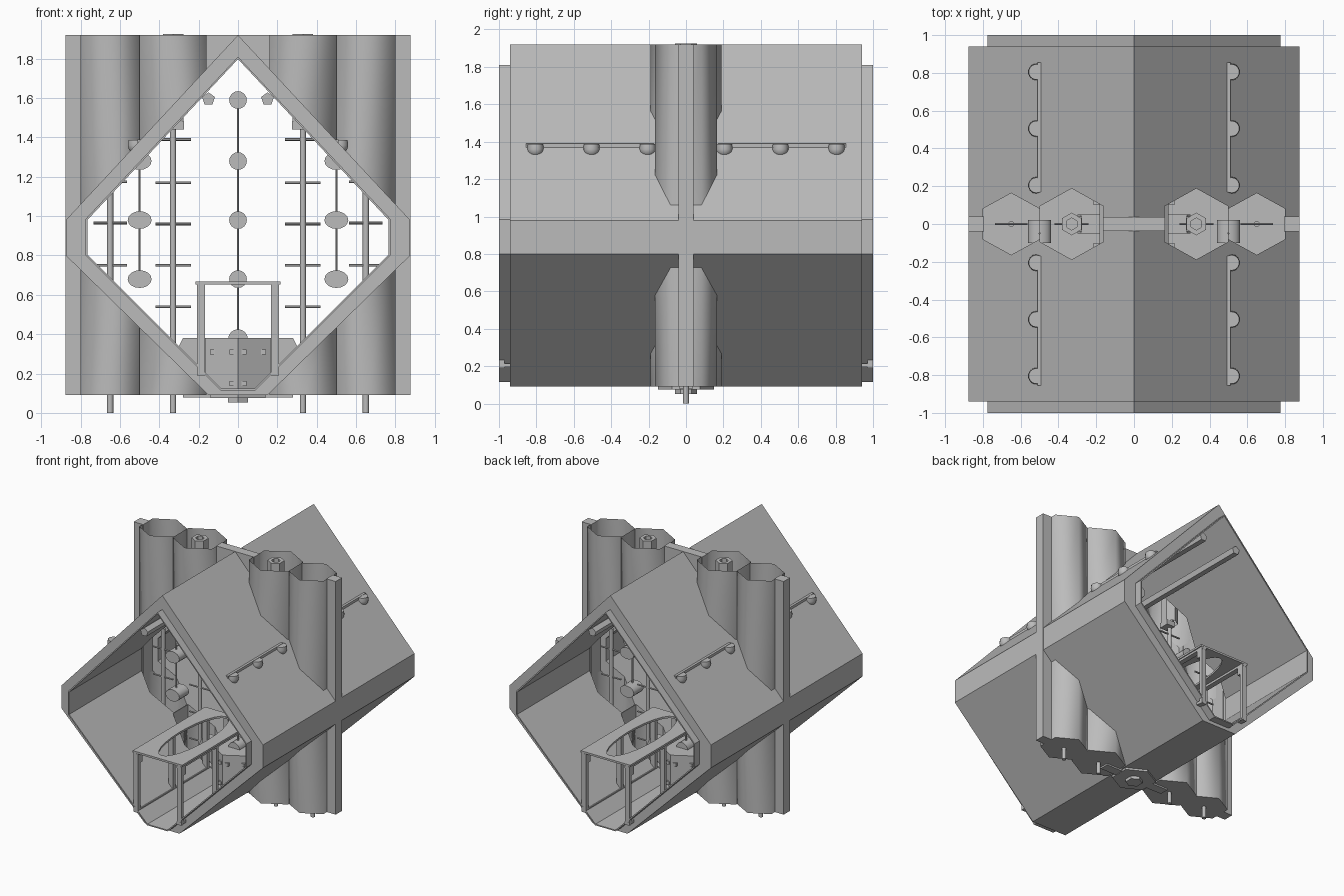
import bpy, bmesh, math
from mathutils import Vector

if "Cube" in bpy.data.objects:
    bpy.data.objects.remove(bpy.data.objects["Cube"])

grey = bpy.data.materials.new("mid_grey")
grey.diffuse_color = (0.5, 0.5, 0.5, 1)
grey.use_nodes = True
grey.node_tree.nodes["Principled BSDF"].inputs["Base Color"].default_value = grey.diffuse_color


def finish(name, bm, smooth=None, normals=True):
    if normals:
        bmesh.ops.recalc_face_normals(bm, faces=bm.faces)
    me = bpy.data.meshes.new(name)
    bm.to_mesh(me)
    bm.free()
    me.materials.append(grey)
    ob = bpy.data.objects.new(name, me)
    bpy.context.collection.objects.link(ob)
    if smooth:
        bpy.ops.object.select_all(action='DESELECT')
        ob.select_set(True)
        bpy.context.view_layer.objects.active = ob
        bpy.ops.object.shade_smooth_by_angle(angle=math.radians(smooth))
    return ob


def box(name, x0, x1, y0, y1, z0, z1):
    bm = bmesh.new()
    bmesh.ops.create_cube(bm, size=1)
    for v in bm.verts:
        v.co = Vector(((x0 + x1) / 2 + v.co.x * (x1 - x0),
                       (y0 + y1) / 2 + v.co.y * (y1 - y0),
                       (z0 + z1) / 2 + v.co.z * (z1 - z0)))
    return finish(name, bm)


def rod(name, a, b, r, sides=12, r2=None, smooth=40):
    a, b = Vector(a), Vector(b)
    bm = bmesh.new()
    bmesh.ops.create_cone(bm, cap_ends=True, segments=sides, radius1=r,
                          radius2=r if r2 is None else r2, depth=(b - a).length)
    turn = (b - a).to_track_quat('Z', 'Y')
    for v in bm.verts:
        v.co = turn @ v.co + (a + b) / 2
    return finish(name, bm, smooth)


def slab(name, pts, y0, y1):
    # flat x-z outline pushed along y
    bm = bmesh.new()
    f = bm.faces.new([bm.verts.new((x, y0, z)) for x, z in pts])
    top = bmesh.ops.extrude_face_region(bm, geom=[f])["geom"]
    for v in top:
        if isinstance(v, bmesh.types.BMVert):
            v.co.y = y1
    return finish(name, bm)


def mirrored(half):
    return half + [(-x, z) for x, z in reversed(half) if x > 0]


def ring(name, outer, inner, y0, y1):
    # hollow frame between two matching outlines
    bm = bmesh.new()
    loops = [[bm.verts.new((x, y, z)) for x, z in pts]
             for pts, y in ((outer, y0), (outer, y1), (inner, y1), (inner, y0))]
    n = len(outer)
    for k in range(4):
        a, b = loops[k], loops[(k + 1) % 4]
        for i in range(n):
            j = (i + 1) % n
            bm.faces.new((a[i], a[j], b[j], b[i]))
    return finish(name, bm)


def hexagon(cx, w, h, z):
    # points toward +y and -y; w is half width, h half length
    return [(cx, h, z), (cx - w, h / 2, z), (cx - w, -h / 2, z),
            (cx, -h, z), (cx + w, -h / 2, z), (cx + w, h / 2, z)]


def hex_tube(name, cx, w, h, z0, z1, cap_low, cap_high, cut=None, smooth=None):
    bm = bmesh.new()
    lo = [bm.verts.new(p) for p in hexagon(cx, w, h, z0)]
    hi = [bm.verts.new(p) for p in hexagon(cx, w, h, z1)]
    for i in range(6):
        j = (i + 1) % 6
        bm.faces.new((lo[i], lo[j], hi[j], hi[i]))
    if cap_low:
        bm.faces.new(lo[::-1])
    if cap_high:
        bm.faces.new(hi)
    if cut:
        bmesh.ops.bisect_plane(bm, geom=bm.verts[:] + bm.edges[:] + bm.faces[:],
                               plane_co=cut[0], plane_no=cut[1], clear_inner=True)
    return finish(name, bm, smooth, normals=not cut)


# Hull: thick diamond tunnel with a thin lining that sticks out at both ends
outer = mirrored([(0, 1.92), (.875, .98), (.875, .80), (.15, .09)])
mid = mirrored([(0, 1.81), (.775, .985), (.775, .80), (.09, .115)])
inner = mirrored([(0, 1.798), (.766, .98), (.766, .804), (.086, .124)])
hull = ring("tunnel_shell", outer, mid, -.94, .94)
lining = ring("tunnel_lining", mid, inner, -1, 1)

# Column shafts: open hex tubes above and below the tunnel, with holes through it
for s in (-1, 1):
    for cx, w, h in ((.33, .17, .19), (.65, .15, .165)):
        cx *= s
        cutter = hex_tube("shaft_cutter", cx, w * .99, h * .99, -.2, 2.2, True, True)
        cutter.hide_render = True
        cutter.hide_viewport = True
        for ob in (hull, lining):
            m = ob.modifiers.new("shaft_hole", 'BOOLEAN')
            m.operation, m.object, m.solver = 'DIFFERENCE', cutter, 'EXACT'
        hex_tube("upper_column", cx, w, h, .5, 1.92, False, False,
                 ((0, 0, 1.80), (s * 1.065, 0, 1)), 65)
        hex_tube("lower_column", cx, w, h, .09, 1.5, True, False,
                 ((s * .77, 0, .80), (s, 0, -1)), 65)

    # Edge posts
    box("edge_post", *sorted((s * .795, s * .877)), -.04, .04, .09, 1.92)

    # Masts with rungs, and the pipe over the inner mast
    x = s * .33
    rod("inner_mast", (x, 0, 0), (x, 0, 1.46), .016)
    box("mast_clamp", x - s * .02 - .035, x - s * .02 + .035, -.04, .04, 1.44, 1.48)
    hex_tube("pipe_outer", x, .052, .06, 1.48, 1.925, False, False)
    hex_tube("pipe_inner", x, .028, .032, 1.48, 1.925, True, False)
    bm = bmesh.new()
    a = [bm.verts.new(p) for p in hexagon(x, .052, .06, 1.925)]
    b = [bm.verts.new(p) for p in hexagon(x, .028, .032, 1.925)]
    for i in range(6):
        bm.faces.new((a[i], a[(i + 1) % 6], b[(i + 1) % 6], b[i]))
    finish("pipe_rim", bm)
    for z in (.33, .54, .75, .96, 1.17, 1.39):
        rod("inner_rung", (x - .09, 0, z), (x + .09, 0, z), .007, 6)
    x = s * .65
    rod("outer_mast", (x, 0, 0), (x, 0, 1.13), .016)
    for z in (.75, .965, 1.175):
        rod("outer_rung", (x - .085, 0, z), (x + .085, 0, z), .007, 6)

    # Hanging drums on side rods
    x = s * .5
    rod("side_drum_rod", (x, -.05, .68), (x, -.05, 1.38), .006, 6)
    for z in (.68, .98, 1.28):
        d = rod("side_drum", (0, -.1, 0), (0, .02, 0), .045, 16)
        d.scale.x = 1.35
        d.location = (x, 0, z)

    # Roof rails with bullet lamps
    for t in (-1, 1):
        y0, y1 = sorted((t * .17, t * .855))
        box("roof_rail", s * .5 - .012, s * .5 + .012, y0, y1, 1.36, 1.39)
        for y in (.205, .505, .805):
            bm = bmesh.new()
            bmesh.ops.create_uvsphere(bm, u_segments=14, v_segments=8, radius=.044)
            for v in bm.verts:
                v.co = Vector((s * .517 + v.co.x, t * y + v.co.y,
                               1.388 if v.co.z > .005 else 1.36 + v.co.z))
            finish("roof_lamp", bm, 50)

    # Long ceiling pipes
    rod("ceiling_pipe", (s * .15, -.95, 1.595), (s * .15, .95, 1.595), .034, 5)

    # Service frames at each end: table top with long opening, legs, skids
    y0, y1 = sorted((s * .1, s * 1.0))
    bm = bmesh.new()
    ymid, hl, n = (y0 + y1) / 2, (y1 - y0) / 2, 24
    rims = [[], []]
    for i in range(n):
        c, q = math.cos(i * math.tau / n + math.pi / 4), math.sin(i * math.tau / n + math.pi / 4)
        k = 1 / max(abs(c), abs(q))
        rims[0].append(bm.verts.new((.215 * c * k, ymid + hl * q * k, .66)))
        rims[1].append(bm.verts.new((.12 * c, ymid + .4 * q, .66)))
    for i in range(n):
        j = (i + 1) % n
        bm.faces.new((rims[0][i], rims[0][j], rims[1][j], rims[1][i]))
    table = finish("table_top", bm)
    m = table.modifiers.new("thickness", 'SOLIDIFY')
    m.thickness, m.offset = .015, 0
    for sx in (-1, 1):
        xa, xb = sorted((sx * .168, sx * .208))
        for y in (.985, .55, .13):
            box("table_leg", xa, xb, s * y - .014, s * y + .014, .19, .655)
        box("leg_bracket", xa, xb, s * .97 - .025, s * .97 + .025, .575, .635)
        box("table_rail", xa, xb, y0, y1, .635, .652)
        box("floor_skid", xa, xb, y0, y1, .195, .215)

# Top bridge between the columns, filling down to the ridge
slab("top_bridge", [(-.165, 1.72), (0, 1.88), (.165, 1.72), (.165, 1.92), (-.165, 1.92)],
     -.036, .036)

# Middle drums on a central rod
rod("centre_drum_rod", (0, 0, .38), (0, 0, 1.63), .006, 6)
for z in (.68, .98, 1.28, 1.59):
    rod("centre_drum", (0, -.07, z), (0, .07, z), .045, 16)

# Control block on the tunnel floor with wings, knob and small sockets
hex_tube("control_block", 0, .165, .19, .10, .38, True, True)
slab("control_wings", mirrored([(.28, .38), (.30, .34), (.30, .30), (.19, .20)]), -.05, .05)
rod("control_knob", (0, -.05, .375), (0, .05, .375), .05, 16)
for t in (-1, 1):
    for x, z in ((.03, .31), (.13, .31), (.03, .15)):
        for sx in (-1, 1):
            y = t * (.19 - x * .576)
            box("socket", sx * x - .012, sx * x + .012, y - .012, y + .012, z - .013, z + .013)

# Underside plate, coupling and nut
hex_tube("bottom_plate", 0, .14, .15, .075, .10, True, True)
box("bottom_bridge", -.28, .28, -.036, .036, .078, .105)
hex_tube("bottom_nut", 0, .052, .06, .052, .08, True, True)
